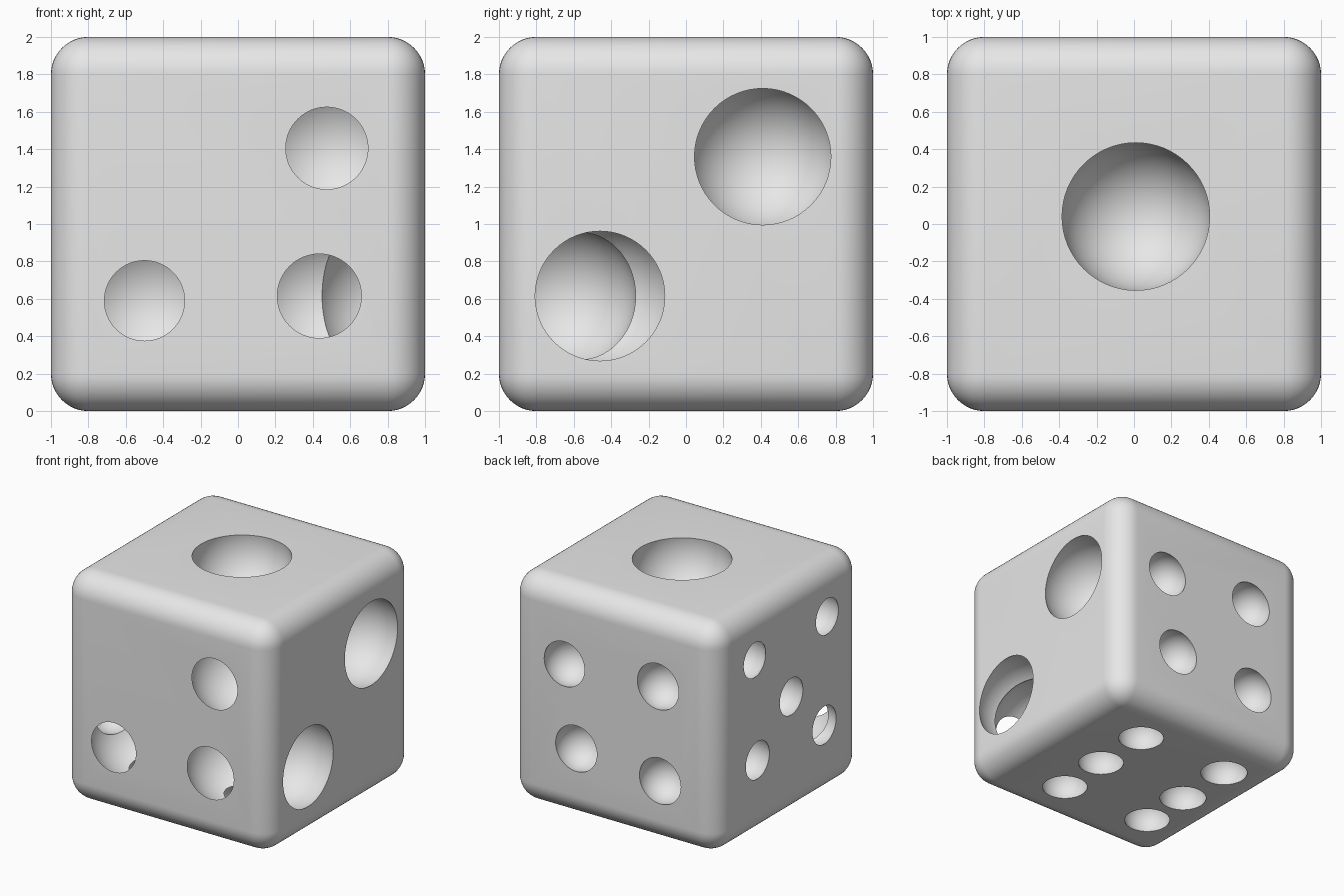
import bpy
import math
from mathutils import Vector

old = bpy.data.objects.get("Cube")
if old:
    bpy.data.objects.remove(old, do_unlink=True)

# Plain grey material
grey = bpy.data.materials.new("plain grey")
grey.use_nodes = True
grey.diffuse_color = (0.8, 0.8, 0.8, 1)
grey.node_tree.nodes["Principled BSDF"].inputs["Base Color"].default_value = (0.8, 0.8, 0.8, 1)

# Body: rounded cube
bpy.ops.mesh.primitive_cube_add(size=2, location=(0, 0, 1))
die = bpy.context.object
die.name = "die_body"
die.data.materials.append(grey)
bevel = die.modifiers.new("rounded edges", "BEVEL")
bevel.width = 0.2
bevel.segments = 12
bpy.ops.object.modifier_apply(modifier=bevel.name)

# Spherical pips per face: outward normal, ball radius,
# then (first coordinate, second coordinate, opening radius)
FACES = [
    ((0, 0, 1), 0.4, [(0.01, 0.04, 0.395)]),
    ((1, 0, 0), 0.4, [(0.41, 1.36, 0.365), (-0.46, 0.615, 0.347)]),
    ((0, -1, 0), 0.4, [(0.475, 1.405, 0.22), (-0.5, 0.59, 0.215), (0.435, 0.615, 0.225)]),
    ((0, 1, 0), 0.205, [(0.475, 1.325, 0.195), (-0.43, 1.37, 0.2),
                        (0.36, 0.617, 0.2), (-0.45, 0.55, 0.2)]),
    ((-1, 0, 0), 0.2, [(0.48, 1.555, 0.152), (-0.52, 1.555, 0.155), (-0.025, 1.044, 0.16),
                       (0.44, 0.666, 0.163), (-0.48, 0.62, 0.164)]),
    ((0, 0, -1), 0.2, [(0.36, 0.52, 0.186), (0.35, -0.01, 0.186), (0.322, -0.51, 0.185),
                       (-0.54, 0.52, 0.193), (-0.548, -0.02, 0.192), (-0.554, -0.49, 0.187)]),
]


def pip_centre(normal, u, v, depth):
    """Place a ball centre below the face that points along normal."""
    n = Vector(normal)
    if n.x:
        on_face = Vector((n.x, u, v))
    elif n.y:
        on_face = Vector((u, n.y, v))
    else:
        on_face = Vector((u, v, 1 + n.z))
    return on_face - n * depth


# Carve each pip out of the body
for normal, ball, pips in FACES:
    for u, v, opening in pips:
        depth = math.sqrt(ball ** 2 - opening ** 2)
        bpy.ops.mesh.primitive_uv_sphere_add(
            segments=64, ring_count=32, radius=ball,
            location=pip_centre(normal, u, v, depth),
            rotation=Vector(normal).to_track_quat("Z", "Y").to_euler())
        cutter = bpy.context.object
        cutter.name = "pip_cutter"
        cutter.hide_render = True
        cutter.data.materials.append(grey)
        cut = die.modifiers.new("pip", "BOOLEAN")
        cut.operation = "DIFFERENCE"
        cut.solver = "EXACT"
        cut.object = cutter
        bpy.ops.object.select_all(action="DESELECT")
        die.select_set(True)
        bpy.context.view_layer.objects.active = die
        bpy.ops.object.modifier_apply(modifier=cut.name)
        bpy.data.objects.remove(cutter, do_unlink=True)

# Smooth shading with crisp pip rims
bpy.ops.object.shade_smooth_by_angle(angle=math.radians(30))
